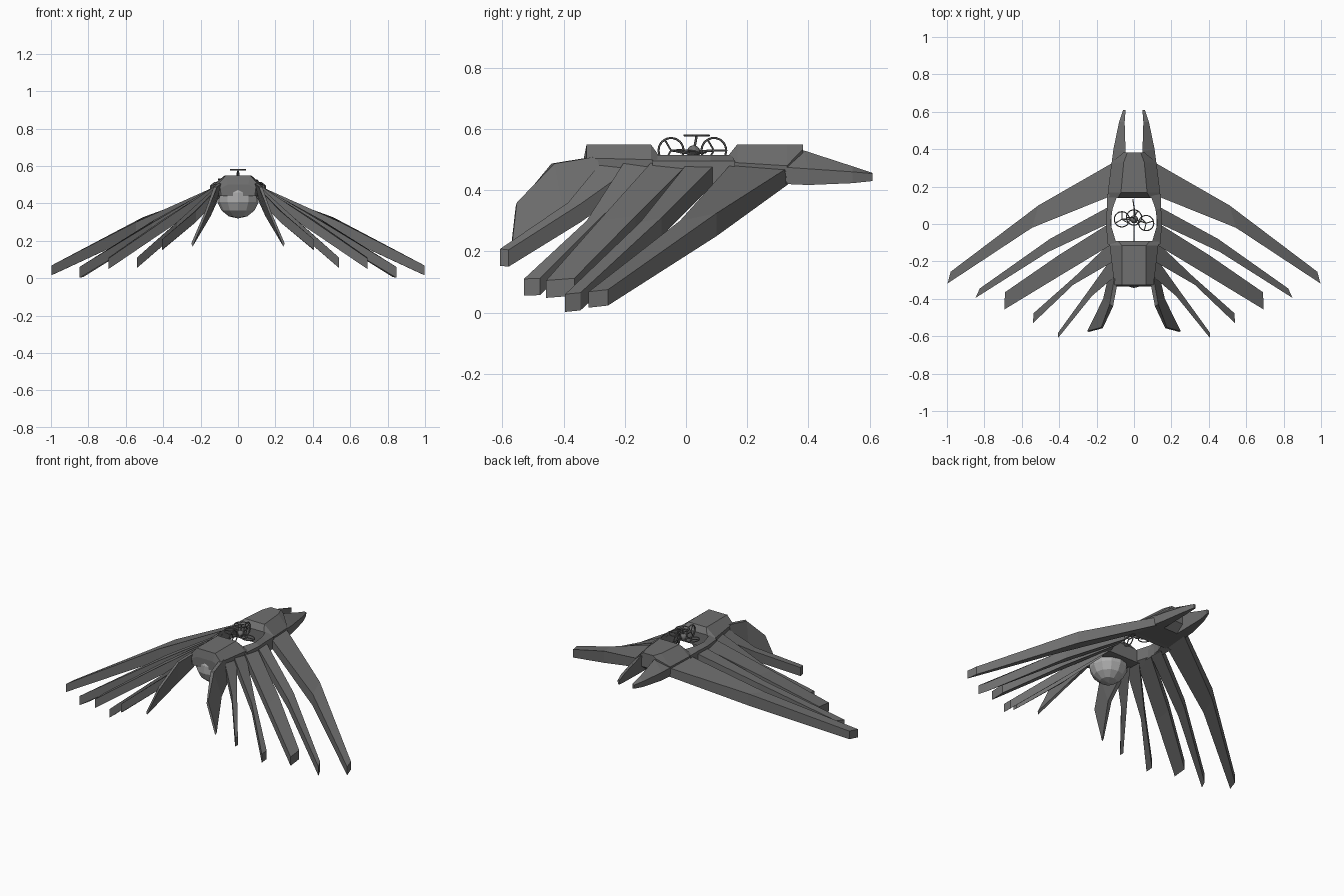
import bpy, bmesh, math
from mathutils import Vector, Matrix

if "Cube" in bpy.data.objects:
    bpy.data.objects.remove(bpy.data.objects["Cube"])


def material(name, rgb):
    m = bpy.data.materials.new(name)
    m.diffuse_color = (*rgb, 1)
    m.use_nodes = True
    m.node_tree.nodes["Principled BSDF"].inputs["Base Color"].default_value = m.diffuse_color
    return m


DARK = material("dark_grey", (0.16, 0.16, 0.16))
PALE = material("pale_grey", (0.42, 0.42, 0.42))


def finish(name, bm, mat=DARK, mirror=False):
    bmesh.ops.recalc_face_normals(bm, faces=bm.faces)
    me = bpy.data.meshes.new(name)
    bm.to_mesh(me)
    bm.free()
    me.materials.append(mat)
    ob = bpy.data.objects.new(name, me)
    bpy.context.collection.objects.link(ob)
    if mirror:
        ob.modifiers.new("mirror", 'MIRROR')
    return ob


def loft(name, rings, mirror=False):
    """Skin between closed rings of equal length and cap both ends."""
    bm = bmesh.new()
    vs = [[bm.verts.new(p) for p in r] for r in rings]
    n = len(vs[0])
    for a, b in zip(vs, vs[1:]):
        for i in range(n):
            j = (i + 1) % n
            bm.faces.new((a[i], a[j], b[j], b[i]))
    bm.faces.new(vs[0])
    bm.faces.new(vs[-1])
    return finish(name, bm, mirror=mirror)


def blade(name, stations):
    """Mirrored pair of blades: each station is leading and trailing top point plus thickness."""
    rings = []
    for lead, trail, off in stations:
        o = Vector(off) if isinstance(off, tuple) else Vector((0, 0, -off))
        a, b = Vector(lead), Vector(trail)
        rings.append((a, b, b + o, a + o))
    return loft(name, rings, mirror=True)


def hull(name, stations):
    rings = []
    for y, w1, w2, top, mid, bot in stations:
        half = [(w1, top), (w2, mid), (w2 * 0.95, bot)]
        rings.append([(x, y, z) for x, z in half] + [(-x, y, z) for x, z in reversed(half)])
    return loft(name, rings)


# Hull: front hood, rear block and the rails round the opening
hull("front_hull", [(-.335, .055, .095, .50, .48, .44), (-.325, .065, .105, .55, .505, .44),
                    (-.115, .065, .13, .55, .50, .43), (-.09, .085, .14, .515, .495, .43)])
hull("rear_hull", [(.14, .085, .14, .515, .495, .43), (.168, .07, .14, .55, .49, .43),
                   (.33, .055, .12, .55, .48, .42), (.383, .035, .055, .55, .535, .46)])
blade("opening_rail", [((.09, .15, .515), (.145, .16, .495), .075),
                       ((.115, .08, .515), (.145, .08, .495), .075),
                       ((.125, .0, .515), (.15, .0, .495), .075),
                       ((.095, -.10, .515), (.14, -.11, .495), .075)])

# Rear prongs
loft("rear_prong", [[(.045, .31, .545), (.12, .325, .475), (.118, .33, .42), (.05, .31, .42)],
                    [(.045, .385, .53), (.11, .40, .47), (.108, .40, .417), (.05, .39, .42)],
                    [(.05, .545, .478), (.08, .545, .46), (.078, .545, .423), (.05, .545, .423)],
                    [(.045, .608, .457), (.058, .61, .454), (.056, .61, .43), (.045, .608, .43)]], True)

# Wings, from the longest to the front fin
blade("wing_1", [((.10, .335, .475), (.11, .155, .495), .055),
                 ((.51, .10, .325), (.545, -.02, .30), .075),
                 ((.98, -.255, .075), (.997, -.318, .068), .052)])
blade("wing_2", [((.12, .10, .49), (.12, .01, .495), .06),
                 ((.45, -.08, .31), (.46, -.15, .295), .06),
                 ((.825, -.345, .065), (.847, -.395, .06), .058)])
blade("wing_3", [((.12, .01, .49), (.12, -.11, .495), .06),
                 ((.40, -.165, .315), (.41, -.285, .30), .06),
                 ((.69, -.365, .112), (.693, -.457, .105), .057)])
blade("wing_4", [((.11, -.085, .49), (.11, -.20, .495), .06),
                 ((.315, -.28, .31), (.325, -.325, .30), .06),
                 ((.537, -.477, .112), (.54, -.53, .11), .055)])
blade("wing_5", [((.10, -.155, .49), (.09, -.27, .50), .06),
                 ((.235, -.345, .355), (.225, -.385, .36), .06),
                 ((.405, -.54 - .04, .205), (.405, -.608, .208), .055)])
blade("front_fin", [((.135, -.27, .40), (.105, -.29, .51), (-.02, -.01, 0)),
                    ((.165, -.40, .33), (.13, -.43, .487), (-.018, -.01, 0)),
                    ((.25, -.573, .185), (.175, -.553, .36), (-.008, -.004, -.015))])

# Sphere under the hood
bm = bmesh.new()
bmesh.ops.create_uvsphere(bm, u_segments=12, v_segments=7, radius=.113,
                          matrix=Matrix.Translation((0, -.232, .432)))
finish("nose_sphere", bm, PALE)

# Small device in the opening: core with spoked rings around it
CORE = Vector((0, .025, .525))
bm = bmesh.new()
bmesh.ops.create_uvsphere(bm, u_segments=10, v_segments=6, radius=.022,
                          matrix=Matrix.Translation(CORE))
finish("device_core", bm)


def rod(bm, a, b, r):
    d = b - a
    m = Matrix.Translation((a + b) / 2) @ d.to_track_quat('Z', 'Y').to_matrix().to_4x4()
    bmesh.ops.create_cone(bm, segments=6, radius1=r, radius2=r, depth=d.length, cap_ends=True, matrix=m)


def spoked_ring(name, offset, normal, radius=.041):
    c = CORE + Vector(offset)
    q = Vector(normal).to_track_quat('Z', 'Y')
    bm = bmesh.new()
    pts = [c + q @ Vector((math.cos(t), math.sin(t), 0)) * radius
           for t in (i * math.tau / 18 for i in range(18))]
    for a, b in zip(pts, pts[1:] + pts[:1]):
        rod(bm, a, b, .0035)
    for i in range(0, 18, 6):
        rod(bm, c, pts[i], .003)
    rod(bm, CORE, c, .004)
    finish(name, bm)


spoked_ring("device_ring_top", (0, .01, .054), (0, 0, 1))
spoked_ring("device_ring_left", (-.065, 0, 0), (.1, 0, 1))
spoked_ring("device_ring_right", (.065, -.02, 0), (.1, .1, 1))
spoked_ring("device_ring_front", (0, -.074, .005), (1, 0, 0))
spoked_ring("device_ring_rear", (0, .066, .005), (1, .15, 0))
